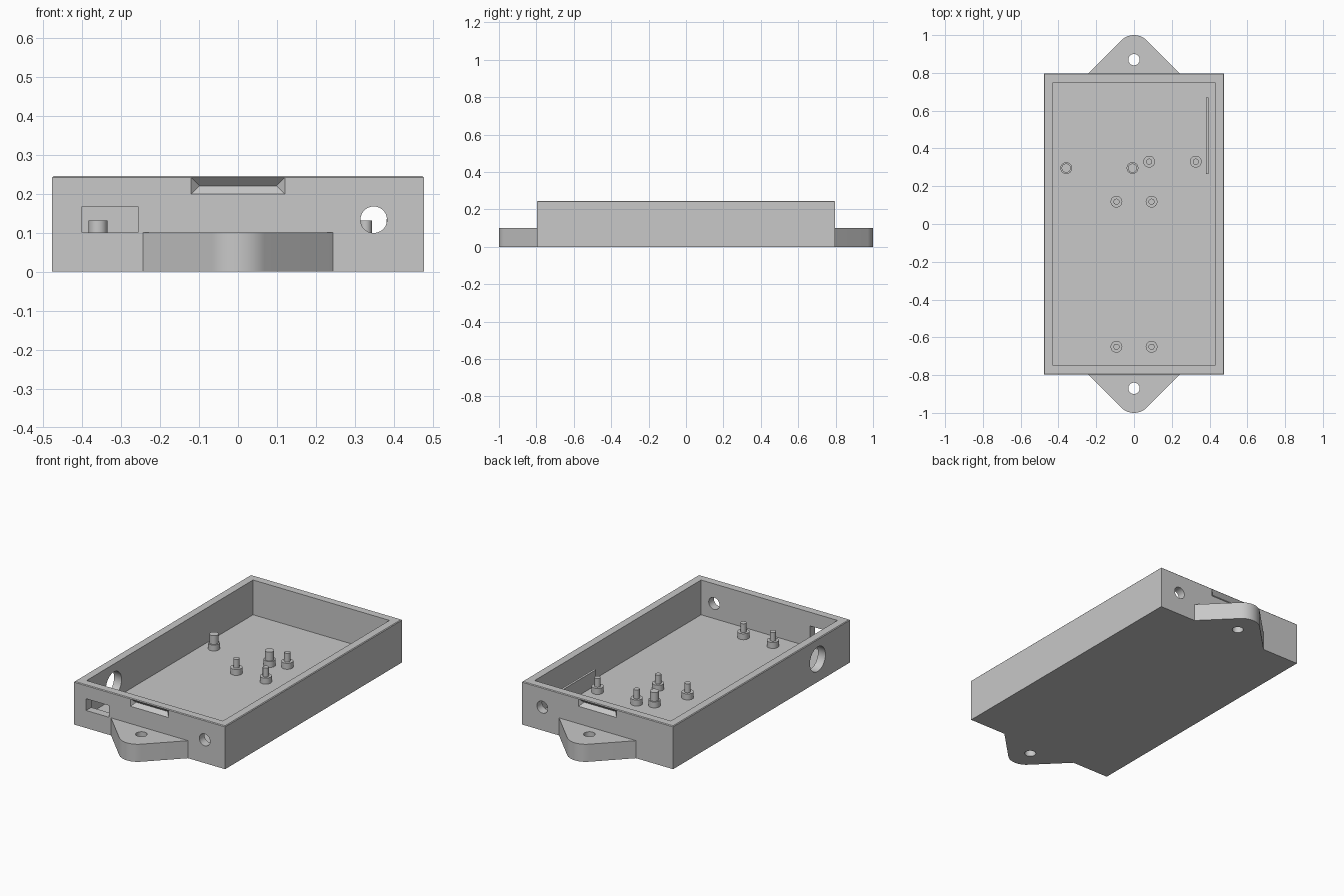
import bpy, bmesh, math
from mathutils import Matrix, Vector

if "Cube" in bpy.data.objects:
    bpy.data.objects.remove(bpy.data.objects["Cube"])

HX, HY, H = 0.477, 0.797, 0.245      # outer half sizes and height
IX, IY, FLOOR = 0.43, 0.75, 0.047    # cavity half sizes and floor level

grey = bpy.data.materials.new("light_grey")
grey.diffuse_color = (0.58, 0.58, 0.58, 1)
grey.use_nodes = True
grey.node_tree.nodes["Principled BSDF"].inputs["Base Color"].default_value = grey.diffuse_color


def finish(name, bm):
    bmesh.ops.recalc_face_normals(bm, faces=bm.faces)
    me = bpy.data.meshes.new(name)
    bm.to_mesh(me)
    bm.free()
    ob = bpy.data.objects.new(name, me)
    bpy.context.collection.objects.link(ob)
    me.materials.append(grey)
    return ob


def box(name, lo, hi, chamfer=0):
    bm = bmesh.new()
    lo, hi = Vector(lo), Vector(hi)
    bmesh.ops.create_cube(bm, size=1, matrix=Matrix.Translation((lo + hi) / 2)
                          @ Matrix.Diagonal((*(hi - lo), 1)))
    if chamfer:
        top = [e for e in bm.edges if all(v.co.z > hi.z - 1e-4 for v in e.verts)]
        bmesh.ops.bevel(bm, geom=top, offset=chamfer, segments=1, affect='EDGES')
    return finish(name, bm)


def rod(name, centre, r, length, axis='Z', sides=48):
    rot = {'X': Matrix.Rotation(math.pi / 2, 4, 'Y'),
           'Y': Matrix.Rotation(math.pi / 2, 4, 'X'), 'Z': Matrix()}[axis]
    bm = bmesh.new()
    bmesh.ops.create_cone(bm, cap_ends=True, segments=sides, radius1=r, radius2=r,
                          depth=length, matrix=Matrix.Translation(centre) @ rot)
    return finish(name, bm)


def cut(ob, cutters):
    for c in cutters:
        m = ob.modifiers.new("cut", 'BOOLEAN')
        m.operation, m.solver, m.object = 'DIFFERENCE', 'EXACT', c
    dg = bpy.context.evaluated_depsgraph_get()
    me = bpy.data.meshes.new_from_object(ob.evaluated_get(dg))
    ob.modifiers.clear()
    ob.data = me
    for c in cutters:
        bpy.data.objects.remove(c)


def latch_cutter(s):
    # hip-shaped wedge, widening past the wall face
    bm = bmesh.new()
    d, zc, hz, hx, e = 0.021, 0.220, 0.021, 0.12, 0.01
    for x in (-1, 1):
        bm.verts.new((x * (hx - hz), s * (HY - d), zc))
        for z in (-1, 1):
            bm.verts.new((x * (hx + e), s * (HY + e), zc + z * (hz + e)))
    bmesh.ops.convex_hull(bm, input=bm.verts)
    return finish("latch_cutter", bm)


# Open tray with cable holes, port window and latch recesses
tray = box("tray", (-HX, -HY, 0), (HX, HY, H), 0.004)
cut(tray, [
    box("cavity", (-IX, -IY, FLOOR), (IX, IY, H + 0.1)),
    rod("end_holes", (0.348, 0, 0.133), 0.034, 2.2, 'Y'),
    rod("side_hole", (-HX, -0.505, 0.13), 0.07, 0.2, 'X', 64),
    box("port_window", (-0.40, -HY - 0.1, 0.10), (-0.257, -IY + 0.05, 0.167)),
    latch_cutter(1), latch_cutter(-1),
])

# Mounting ears with rounded tips
R = 0.097
for s, label in ((-1, "front"), (1, "back")):
    pts = [(0.245, HY - 0.002), (-0.245, HY - 0.002)]
    for i in range(17):
        a = math.radians(135 - 90 * i / 16)
        pts.append((R * math.cos(a), 1 - R + R * math.sin(a)))
    bm = bmesh.new()
    face = bm.faces.new([bm.verts.new((x, s * y, 0)) for x, y in pts])
    ext = bmesh.ops.extrude_face_region(bm, geom=[face])["geom"]
    bmesh.ops.translate(bm, vec=(0, 0, 0.1),
                        verts=[v for v in ext if isinstance(v, bmesh.types.BMVert)])
    ear = finish(label + "_mounting_ear", bm)
    cut(ear, [rod("screw_hole", (0, s * 0.87, 0.05), 0.03, 0.3)])


# Stepped standoff posts: wide base, narrower pin
def standoff(name, x, y, pin):
    profile = [(0.031, FLOOR - 0.002), (0.031, 0.081), (pin, 0.081), (pin, 0.131)]
    n = 32
    bm = bmesh.new()
    rings = [[bm.verts.new((x + r * math.cos(2 * math.pi * i / n),
                            y + r * math.sin(2 * math.pi * i / n), z))
              for i in range(n)] for r, z in profile]
    for a, b in zip(rings, rings[1:]):
        for i in range(n):
            j = (i + 1) % n
            bm.faces.new((a[i], a[j], b[j], b[i]))
    bm.faces.new(rings[0])
    bm.faces.new(rings[-1])
    finish(name, bm)


for i, (x, y) in enumerate([(0.08, 0.33), (0.327, 0.33), (-0.093, 0.118),
                            (0.093, 0.118), (-0.093, -0.65), (0.093, -0.65)]):
    standoff(f"standoff_{i + 1}", x, y, 0.016)
for i, x in enumerate((-0.359, -0.008)):
    standoff(f"thick_standoff_{i + 1}", x, 0.296, 0.024)

# Thin upright board guide
box("board_guide", (0.381, 0.265, FLOOR - 0.002), (0.394, 0.67, 0.135))

# Smooth round surfaces, keep hard edges
for ob in bpy.context.scene.objects:
    ob.select_set(True)
bpy.context.view_layer.objects.active = tray
bpy.ops.object.shade_smooth_by_angle(angle=math.radians(30))
